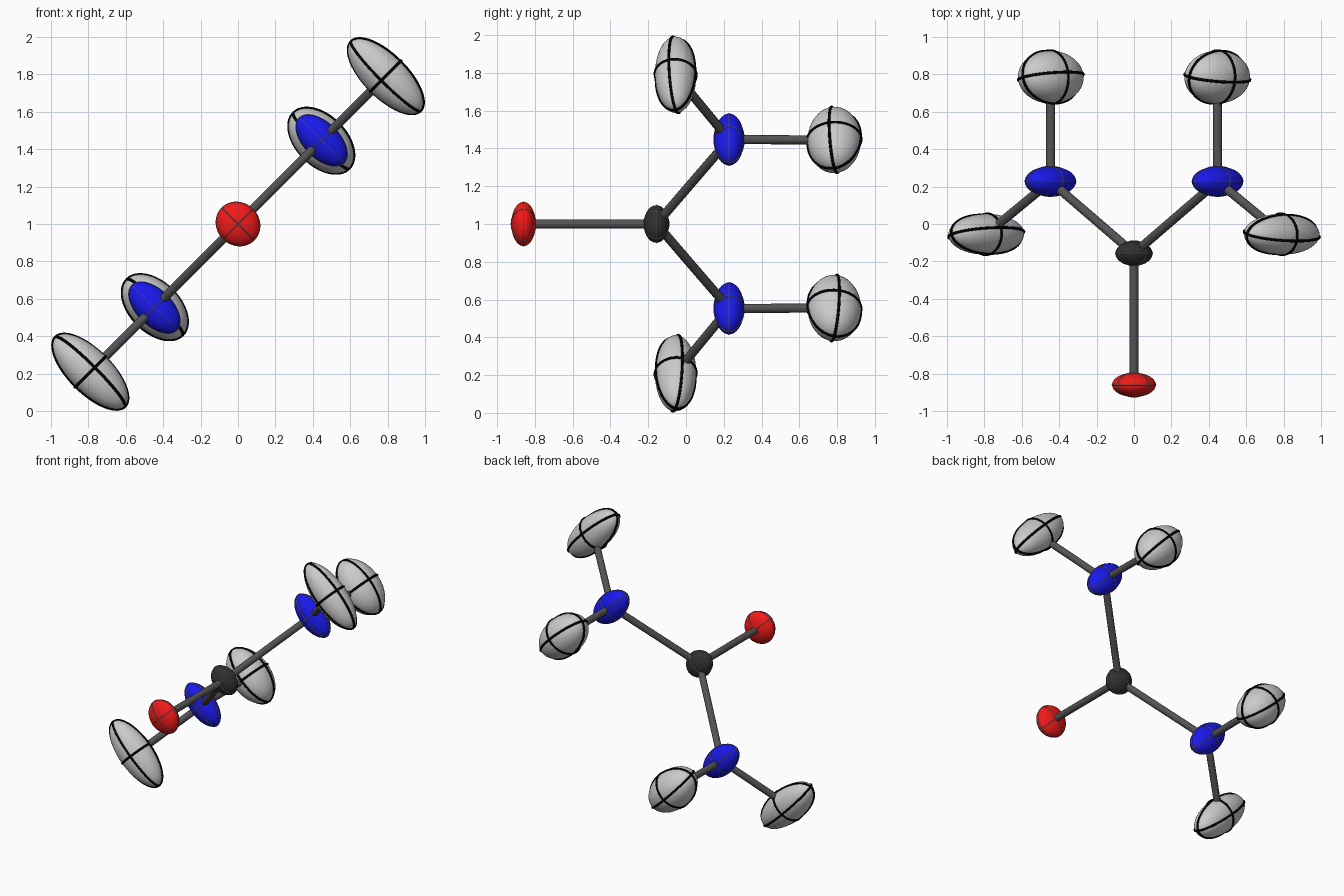
import bpy, math
from mathutils import Vector, Matrix

if "Cube" in bpy.data.objects:
    bpy.data.objects.remove(bpy.data.objects["Cube"])

R = math.sqrt(0.5)
N_AX = Vector((R, 0, -R))      # normal of the molecular plane
Y_AX = Vector((0, 1, 0))


def mat(name, r, g, b):
    m = bpy.data.materials.new(name)
    m.diffuse_color = (r, g, b, 1)
    m.use_nodes = True
    m.node_tree.nodes["Principled BSDF"].inputs["Base Color"].default_value = m.diffuse_color
    return m


RED = mat("red", 0.9, 0.01, 0.01)
BLUE = mat("blue", 0.01, 0.01, 0.85)
DARK = mat("charcoal", 0.03, 0.03, 0.03)
BLACK = mat("black", 0.0, 0.0, 0.0)
ROD = mat("rod_grey", 0.09, 0.09, 0.09)
LINE = mat("line_grey", 0.25, 0.25, 0.25)


def ring(name, c, p, q, thick, material):
    # thin tube following one principal ellipse
    cu = bpy.data.curves.new(name, 'CURVE')
    cu.dimensions = '3D'
    cu.bevel_depth = thick
    cu.bevel_resolution = 1
    n = 64
    sp = cu.splines.new('POLY')
    sp.points.add(n - 1)
    sp.use_cyclic_u = True
    for i, pt in enumerate(sp.points):
        t = 2 * math.pi * i / n
        pt.co = (*(c + p * math.cos(t) + q * math.sin(t)), 1)
    cu.materials.append(material)
    ob = bpy.data.objects.new(name, cu)
    bpy.context.collection.objects.link(ob)
    bpy.ops.object.select_all(action='DESELECT')
    ob.select_set(True)
    bpy.context.view_layer.objects.active = ob
    bpy.ops.object.convert(target='MESH')


def atom(name, c, semi, material, line_mat, thick, tilt=0, side=1):
    # ellipsoid: semi axes along plane normal, in-plane sideways, in-plane y
    c = Vector(c)
    u = Vector((R, 0, R)) * side
    t = math.radians(tilt)
    e1 = u * math.cos(t) + Y_AX * math.sin(t)
    e2 = N_AX.cross(e1)
    axes = [d * s for d, s in zip((N_AX, e1, e2), semi)]
    bpy.ops.mesh.primitive_uv_sphere_add(segments=40, ring_count=24, radius=1)
    ob = bpy.context.object
    ob.name = name
    ob.data.transform(Matrix(axes).transposed().to_4x4())
    ob.location = c
    bpy.ops.object.shade_smooth()
    if material:
        ob.data.materials.append(material)
    for k in range(3):
        ring(f"{name}_ring_{k + 1}", c, axes[k], axes[(k + 1) % 3], thick, line_mat)


def bond(name, a, b):
    # faceted rod between two atom centres
    a, b = Vector(a), Vector(b)
    d = b - a
    bpy.ops.mesh.primitive_cylinder_add(vertices=12, radius=0.024, depth=d.length,
                                        location=(a + b) / 2,
                                        rotation=d.to_track_quat('Z', 'Y').to_euler())
    bpy.context.object.name = name
    bpy.context.object.data.materials.append(ROD)


# central spine
C = (0, -0.157, 1)
O = (0, -0.86, 1)
atom("centre_atom", C, (0.108, 0.09, 0.067), DARK, LINE, 0.003)
atom("red_atom", O, (0.122, 0.112, 0.065), RED, LINE, 0.003)
bond("red_bond", C, O)

# two identical arms, turned half way round the y axis
for side, tag in ((1, "right"), (-1, "left")):
    def place(x, y):
        return (side * x, y, 1 + side * x)
    N, H1, H2 = place(0.447, 0.228), place(0.79, -0.055), place(0.445, 0.785)
    atom(tag + "_blue_atom", N, (0.17, 0.095, 0.08), BLUE, LINE, 0.003, 0, side)
    atom(tag + "_outer_atom", H1, (0.262, 0.117, 0.108), None, BLACK, 0.008, -18, side)
    atom(tag + "_rear_atom", H2, (0.21, 0.133, 0.142), None, BLACK, 0.008, -12, side)
    bond(tag + "_inner_bond", C, N)
    bond(tag + "_outer_bond", N, H1)
    bond(tag + "_rear_bond", N, H2)
